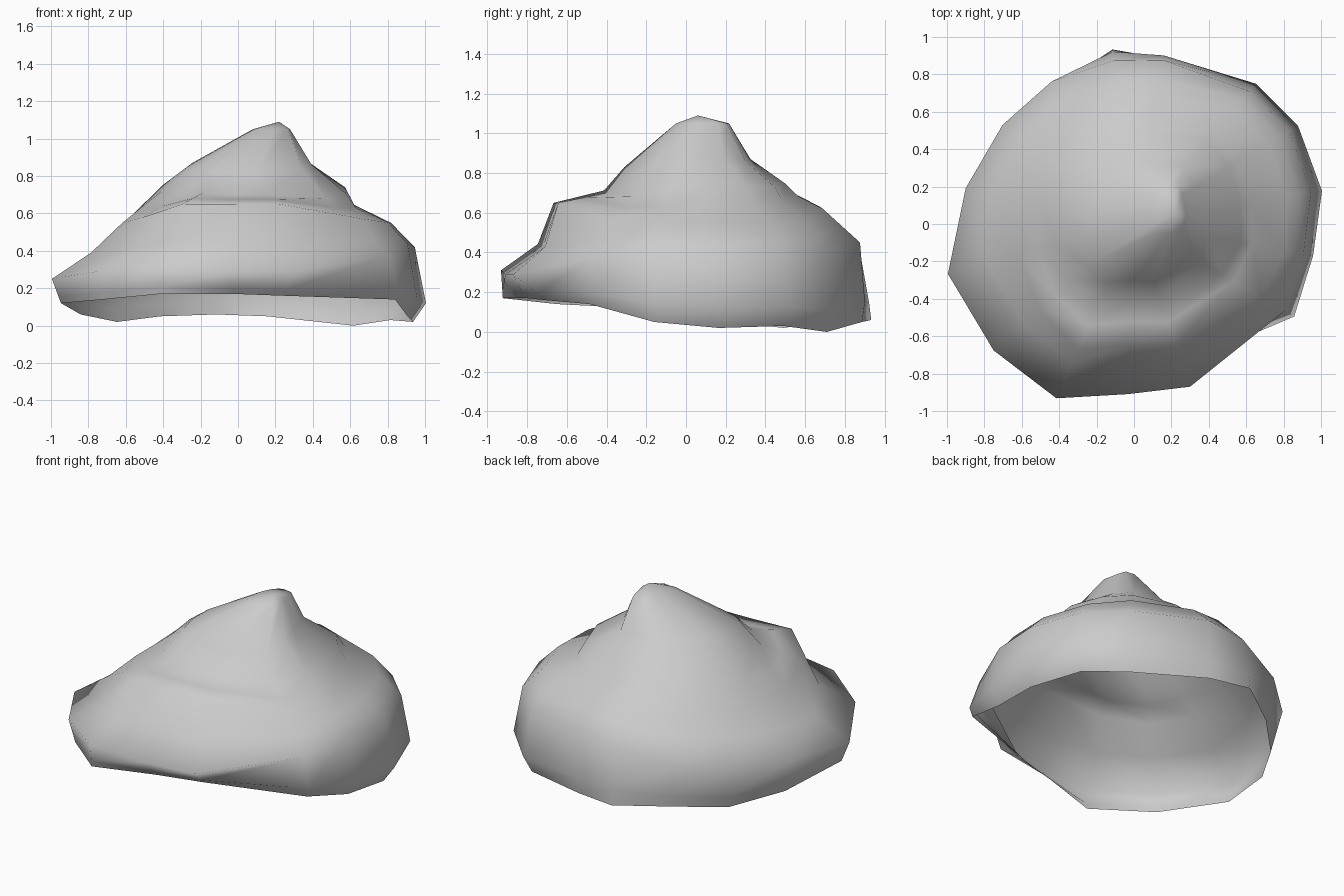
import bpy, bmesh, math

if "Cube" in bpy.data.objects:
    bpy.data.objects.remove(bpy.data.objects["Cube"])

# Directions (degrees, counter-clockwise from +x) of the main outline corners
ANGLES = [10, 31, 49, 80, 97, 120, 143, 168, 195, 222, 246, 268, 289, 330, 350]

# Open lower rim: radius and height in each direction
RIM_R = [.95, .95, .94, .90, .94, .83, .81, .86, .98, .97, 1.01, .80, .75, .97, .92]
RIM_Z = [.02, .03, .00, .05, .06, .05, .02, .06, .12, .14, .17, .17, .16, .14, .05]

# Bulging outer wall
WALL_R = [.96, .97, .94, .89, .88, .88, .88, .92, 1.03, 1.01, 1.02, .91, .92, .93, .92]
WALL_Z = [.42, .42, .42, .45, .42, .33, .30, .28, .25, .29, .31, .29, .29, .38, .44]

# Shoulder, which becomes a ledge at the front
LEDGE_R = [.83, .84, .82, .70, .68, .64, .60, .60, .64, .68, .73, .65, .68, .78, .82]
LEDGE_Z = [.55, .55, .56, .62, .63, .60, .60, .57, .55, .58, .65, .65, .65, .57, .55]

# Base of the summit
NECK_R = [.36, .37, .40, .33, .30, .26, .24, .25, .28, .34, .34, .30, .33, .40, .40]
NECK_Z = [.89, .88, .86, .87, .86, .88, .87, .87, .85, .83, .83, .82, .82, .83, .86]


def facing(direction):
    # How far each direction faces the given one, 0 to 1
    return [max(0, math.cos(math.radians(a - direction))) for a in ANGLES]


FRONT, LEFT, RIGHT = facing(270), facing(180), facing(20)


def ring(radii, heights):
    return [(r * math.cos(math.radians(a)), r * math.sin(math.radians(a)), z)
            for a, r, z in zip(ANGLES, radii, heights)]


def blend(a, b, weights):
    return [p + w * (q - p) for p, q, w in zip(a, b, weights)]


# Flared skirt just above the rim on the right
skirt = ring([r + .07 * s * s for r, s in zip(blend(RIM_R, WALL_R, [.25] * 15), RIGHT)],
             blend(RIM_Z, WALL_Z, [.25] * 15))
# Hollow under the ledge, deepest at the front
hollow = ring(blend(LEDGE_R, WALL_R, [.5 - .22 * f for f in FRONT]),
              blend(LEDGE_Z, WALL_Z, [.5 + .12 * f for f in FRONT]))
# Inner foot of the ledge, with a small step below it on the right
foot_r = blend(LEDGE_R, NECK_R, [.53 + .2 * f for f in FRONT])
foot_z = blend(LEDGE_Z, NECK_Z, [.48 - .2 * f + .12 * l + .08 * r
                                 for f, l, r in zip(FRONT, LEFT, RIGHT)])
step = ring(blend(LEDGE_R, foot_r, [.5 + .3 * r for r in RIGHT]),
            blend(LEDGE_Z, foot_z, [.5 for r in RIGHT]))
neck = ring(NECK_R, NECK_Z)
summit = [(.16 + .3 * x, .08 + .42 * y, 1.05) for x, y, z in neck]
rings = [ring(RIM_R, RIM_Z), skirt, ring(WALL_R, WALL_Z), hollow,
         ring(LEDGE_R, LEDGE_Z), step, ring(foot_r, foot_z), neck, summit]

# Loft the open rock shell through the rings and close the peak
bm = bmesh.new()
loops = [[bm.verts.new(p) for p in pts] for pts in rings]
n = len(ANGLES)
for low, high in zip(loops, loops[1:]):
    for i in range(n):
        j = (i + 1) % n
        bm.faces.new((low[i], low[j], high[j], high[i]))
peak = bm.verts.new((.22, .06, 1.09))
for i in range(n):
    bm.faces.new((loops[-1][i], loops[-1][(i + 1) % n], peak))
for f in bm.faces:
    f.smooth = True

mesh = bpy.data.meshes.new("rock_mound")
bm.to_mesh(mesh)
bm.free()
rock = bpy.data.objects.new("rock_mound", mesh)
bpy.context.collection.objects.link(rock)
